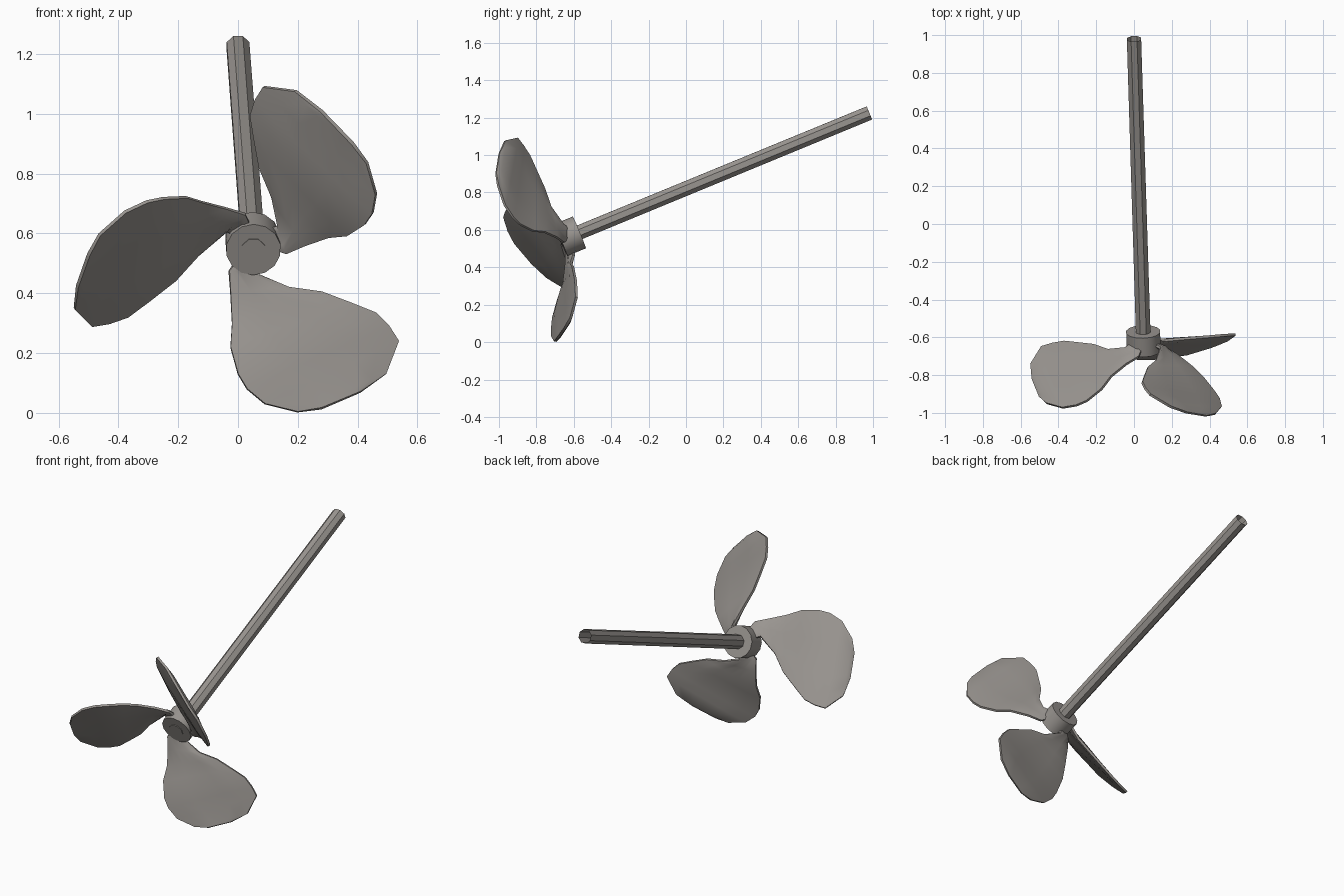
import bpy, bmesh, math
from mathutils import Vector, Matrix

if "Cube" in bpy.data.objects:
    bpy.data.objects.remove(bpy.data.objects["Cube"])

metal = bpy.data.materials.new("warm_grey_metal")
metal.diffuse_color = (0.32, 0.30, 0.28, 1)
metal.use_nodes = True
metal.node_tree.nodes["Principled BSDF"].inputs["Base Color"].default_value = metal.diffuse_color

# Tilted shaft line
TIP = Vector((0.0, 0.98, 1.225))
CENTRE = Vector((0.05, -0.62, 0.566))
AXIS = (TIP - CENTRE).normalized()


def make_object(name, bm):
    bmesh.ops.recalc_face_normals(bm, faces=bm.faces)
    mesh = bpy.data.meshes.new(name)
    bm.to_mesh(mesh)
    bm.free()
    mesh.materials.append(metal)
    obj = bpy.data.objects.new(name, mesh)
    bpy.context.collection.objects.link(obj)
    bpy.ops.object.select_all(action='DESELECT')
    obj.select_set(True)
    bpy.context.view_layer.objects.active = obj
    return obj


def lathe(name, profile, sides, close_back):
    """Part around the shaft; profile = (distance along axis, radius)."""
    bm = bmesh.new()
    frame = Matrix.Translation(CENTRE) @ AXIS.to_track_quat('Z', 'Y').to_matrix().to_4x4()
    rings = []
    for w, r in profile:
        rings.append([bm.verts.new(frame @ Vector((
            r * math.cos(math.tau * (i + 0.5) / sides),
            r * math.sin(math.tau * (i + 0.5) / sides), w))) for i in range(sides)])
    for a, b in zip(rings, rings[1:]):
        for i in range(sides):
            j = (i + 1) % sides
            bm.faces.new((a[i], a[j], b[j], b[i]))
    bm.faces.new(rings[0])
    if close_back:
        bm.faces.new(rings[-1])
    return make_object(name, bm)


# Hub, closed at both ends
lathe("hub", [(-0.054, 0.092), (0.054, 0.092)], 14, True)
bpy.ops.object.shade_smooth_by_angle(angle=math.radians(40))

# Octagonal shaft, just showing through the hub, open at the far end
lathe("shaft", [(-0.058, 0.042), ((TIP - CENTRE).length, 0.041)], 8, False)

# Blade sections from root to tip: leading edge point, trailing edge point
SECTIONS = [
    ((0.01, -0.63, 0.53), (0.06, -0.60, 0.52)),
    ((-0.03, -0.64, 0.475), (0.06, -0.60, 0.465)),
    ((-0.025, -0.64, 0.40), (0.17, -0.615, 0.42)),
    ((-0.02, -0.655, 0.30), (0.28, -0.605, 0.405)),
    ((-0.025, -0.685, 0.22), (0.38, -0.597, 0.367)),
    ((0.00, -0.71, 0.13), (0.46, -0.59, 0.335)),
    ((0.03, -0.715, 0.08), (0.505, -0.587, 0.29)),
    ((0.09, -0.715, 0.03), (0.537, -0.585, 0.24)),
    ((0.20, -0.70, 0.003), (0.495, -0.615, 0.13)),
    ((0.28, -0.69, 0.015), (0.41, -0.65, 0.07)),
]
STEPS = 6


def make_blade(name, angle):
    turn = Matrix.Rotation(angle, 4, AXIS)
    if angle:  # the two raised blades stand slightly wider and more upright
        turn = (Matrix.Translation((0, 0, 0.012)) @ Matrix.Diagonal((1.055, 1, 1, 1))
                @ Matrix.Rotation(-0.065, 4, 'X') @ turn)
    turn = Matrix.Translation(CENTRE) @ turn @ Matrix.Translation(-CENTRE)
    bm = bmesh.new()
    grid = [[bm.verts.new(turn @ Vector(a).lerp(Vector(b), k / STEPS))
             for k in range(STEPS + 1)] for a, b in SECTIONS]
    for r0, r1 in zip(grid, grid[1:]):
        for k in range(STEPS):
            bm.faces.new((r0[k], r0[k + 1], r1[k + 1], r1[k]))
    obj = make_object(name, bm)
    # Thick in the middle, thin at the rim
    group = obj.vertex_groups.new(name="thick")
    last = len(SECTIONS) - 1
    for i in range(last + 1):
        for k in range(STEPS + 1):
            rim = k in (0, STEPS) or i == last
            group.add([i * (STEPS + 1) + k], 0.5 if rim else 1.0, 'REPLACE')
    solid = obj.modifiers.new("thickness", 'SOLIDIFY')
    solid.thickness = 0.026
    solid.offset = 0
    solid.vertex_group = "thick"
    bpy.ops.object.modifier_apply(modifier="thickness")
    bpy.ops.object.shade_smooth_by_angle(angle=math.radians(40))


# Three blades around the hub
for n, label in enumerate(("lower", "upper", "side")):
    make_blade(label + "_blade", -n * math.tau / 3)
